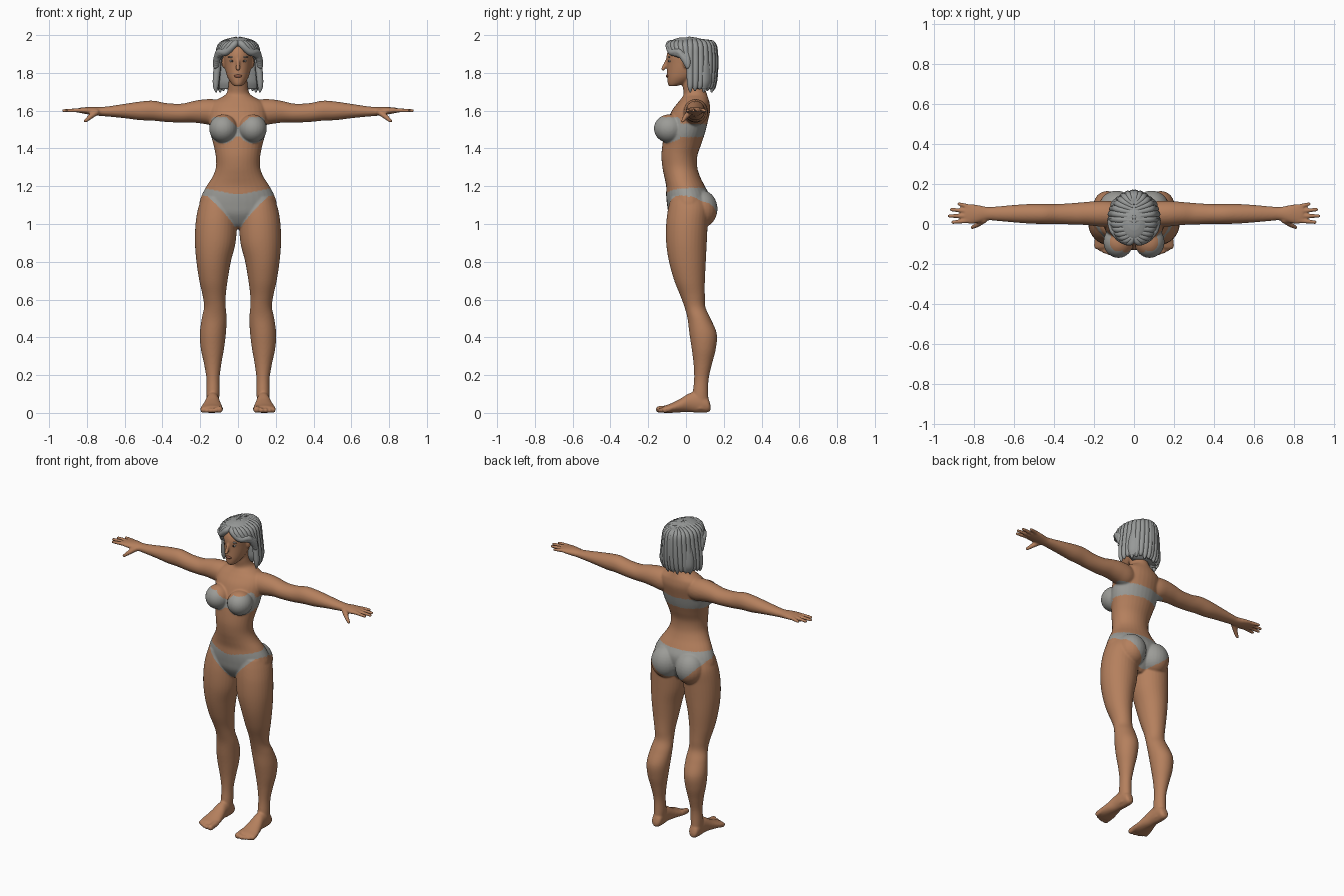
import bpy, bmesh, math
from mathutils import Matrix, Vector

if "Cube" in bpy.data.objects:
    bpy.data.objects.remove(bpy.data.objects["Cube"])


def material(name, rgb):
    m = bpy.data.materials.new(name)
    m.diffuse_color = (*rgb, 1)
    m.use_nodes = True
    m.node_tree.nodes["Principled BSDF"].inputs["Base Color"].default_value = m.diffuse_color
    return m


SKIN = material("skin", (0.46, 0.215, 0.11))
CLOTH = material("grey_cloth", (0.33, 0.33, 0.31))
HAIR = material("grey_hair", (0.31, 0.32, 0.315))
LIP = material("lip", (0.27, 0.10, 0.06))
EYE = material("eye_white", (0.5, 0.48, 0.45))
IRIS = material("iris", (0.05, 0.035, 0.03))


def add_object(name, mesh, mat):
    ob = bpy.data.objects.new(name, mesh)
    bpy.context.collection.objects.link(ob)
    mesh.materials.append(mat)
    return ob


def finish(bm, name, mat):
    bmesh.ops.recalc_face_normals(bm, faces=bm.faces[:])
    for f in bm.faces:
        f.smooth = True
    mesh = bpy.data.meshes.new(name)
    bm.to_mesh(mesh)
    bm.free()
    return add_object(name, mesh, mat)


def spline(rows, steps=5):
    """Catmull-Rom interpolation of table rows."""
    pts = [Vector(r) for r in rows]
    out = []
    for i in range(len(pts) - 1):
        p0, p1 = pts[max(i - 1, 0)], pts[i]
        p2, p3 = pts[i + 1], pts[min(i + 2, len(pts) - 1)]
        for k in range(steps):
            t = k / steps
            out.append(0.5 * (2 * p1 + (p2 - p0) * t + (2 * p0 - 5 * p1 + 4 * p2 - p3) * t * t
                              + (3 * p1 - p0 - 3 * p2 + p3) * t ** 3))
    return out + [pts[-1]]


def loft(bm, axis, rows, n=32):
    """Elliptical rings along an axis; a row is (position, a0, a1, b0, b1)."""
    rings = []
    for t, a0, a1, b0, b1 in spline(rows):
        ring = []
        for k in range(n):
            w = 2 * math.pi * k / n
            a = (a0 + a1) / 2 + (a1 - a0) / 2 * math.cos(w)
            b = (b0 + b1) / 2 + (b1 - b0) / 2 * math.sin(w)
            ring.append(bm.verts.new({"x": (t, a, b), "y": (a, t, b), "z": (a, b, t)}[axis]))
        rings.append(ring)
    for r, s in zip(rings, rings[1:]):
        for k in range(n):
            bm.faces.new((r[k], r[(k + 1) % n], s[(k + 1) % n], s[k]))
    bm.faces.new(rings[0])
    bm.faces.new(rings[-1])


def upright(rows):
    """Rows (z, half width, front, back) for shapes centred on x = 0."""
    return [(z, -w, w, f, b) for z, w, f, b in rows]


def ball(bm, c, r):
    bmesh.ops.create_uvsphere(bm, u_segments=24, v_segments=16, radius=1,
                              matrix=Matrix.Translation(c) @ Matrix.Diagonal((*r, 1)))


def limb(bm, p, q, r0, r1):
    """Tapered capsule for fingers, toes and nose."""
    p, q = Vector(p), Vector(q)
    m = Matrix.Translation((p + q) / 2) @ (q - p).to_track_quat('Z', 'Y').to_matrix().to_4x4()
    bmesh.ops.create_cone(bm, cap_ends=True, segments=16, radius1=r0, radius2=r1,
                          depth=(q - p).length, matrix=m)
    ball(bm, p, (r0,) * 3)
    ball(bm, q, (r1,) * 3)


# Left half of the paired parts
side = bmesh.new()
# Leg
loft(side, "z", [(1.14, .04, .19, -.08, .10), (1.08, .01, .212, -.095, .12), (1.0, .006, .225, -.105, .115),
                 (.9, .013, .228, -.105, .11), (.8, .038, .22, -.09, .105), (.7, .055, .205, -.062, .10),
                 (.62, .065, .187, -.03, .10), (.56, .065, .18, -.008, .103), (.5, .06, .192, .008, .13),
                 (.42, .064, .202, .018, .163), (.34, .074, .197, .03, .158), (.26, .088, .18, .04, .138),
                 (.18, .098, .167, .043, .12), (.1, .098, .167, .035, .118), (.02, .105, .165, .03, .122)])
# Foot and toes
loft(side, "y", [(.13, .12, .15, .015, .04), (.115, .103, .163, .003, .08), (.07, .1, .168, 0, .11),
                 (.02, .097, .172, .004, .105), (-.03, .088, .185, .003, .075), (-.08, .08, .198, 0, .05),
                 (-.115, .08, .2, 0, .037), (-.125, .09, .195, .004, .028)])
for x, y, r in [(.098, -.142, .018), (.125, -.142, .0135), (.147, -.135, .013), (.167, -.125, .0125),
                (.186, -.112, .012)]:
    limb(side, (x, -.09, r + .006), (x, y, r), r, r)
# Arm
loft(side, "x", [(.06, -.01, .10, 1.53, 1.65), (.12, -.015, .115, 1.52, 1.66), (.18, -.012, .115, 1.53, 1.66),
                 (.24, -.005, .11, 1.537, 1.65), (.30, -.003, .105, 1.537, 1.637), (.38, 0, .1, 1.54, 1.64),
                 (.45, 0, .1, 1.547, 1.653), (.52, .002, .1, 1.55, 1.648), (.60, .008, .095, 1.56, 1.636),
                 (.68, .015, .088, 1.568, 1.624), (.73, .018, .085, 1.572, 1.619), (.78, .005, .095, 1.578, 1.62),
                 (.82, 0, .1, 1.585, 1.617), (.845, .01, .095, 1.59, 1.614)])
# Fingers and thumb
for y0, y1, tip in [(.086, .1, .875), (.063, .072, .912), (.04, .04, .923), (.017, .009, .905)]:
    limb(side, (.82, y0, 1.602), (tip, y1, 1.6), .012, .0095)
limb(side, (.75, .02, 1.592), (.785, -.005, 1.565), .017, .013)
limb(side, (.785, -.005, 1.565), (.808, -.017, 1.545), .013, .0095)
# Breast, buttock and ear
ball(side, (.078, -.09, 1.505), (.075, .08, .075))
ball(side, (.087, .08, 1.08), (.09, .087, .10))
ball(side, (.076, .0, 1.855), (.011, .018, .03))
half = bpy.data.meshes.new("half")
side.to_mesh(half)
side.free()

# Torso, neck, head and nose, joined with both halves
bm = bmesh.new()
bm.from_mesh(half)
half.transform(Matrix.Scale(-1, 4, (1, 0, 0)))
bm.from_mesh(half)
bpy.data.meshes.remove(half)
loft(bm, "z", upright([(.975, .04, -.03, .06), (1.0, .11, -.06, .08), (1.05, .185, -.09, .11),
                       (1.1, .205, -.10, .125), (1.15, .193, -.105, .125), (1.2, .167, -.105, .1),
                       (1.25, .135, -.115, .075), (1.3, .117, -.125, .06), (1.36, .118, -.13, .06),
                       (1.42, .13, -.125, .08), (1.48, .146, -.115, .1), (1.54, .153, -.1, .115),
                       (1.6, .155, -.075, .128), (1.64, .14, -.045, .125), (1.665, .1, -.025, .118),
                       (1.69, .062, -.012, .11), (1.74, .05, -.02, .095), (1.8, .05, -.02, .095)]))
loft(bm, "z", upright([(1.73, .02, -.09, -.05), (1.745, .036, -.097, 0), (1.775, .055, -.1, .05),
                       (1.81, .066, -.1, .08), (1.85, .073, -.1, .1), (1.89, .077, -.103, .12),
                       (1.93, .07, -.09, .12), (1.96, .05, -.06, .1)]))
limb(bm, (0, -.1, 1.87), (0, -.12, 1.822), .008, .0115)
body = finish(bm, "body", SKIN)

# Fuse the parts into one smooth skin
mod = body.modifiers.new("fuse", 'REMESH')
mod.mode, mod.voxel_size, mod.use_smooth_shade = 'VOXEL', .005, True
mod = body.modifiers.new("soften", 'SMOOTH')
mod.factor, mod.iterations = .5, 8
fused = bpy.data.meshes.new_from_object(body.evaluated_get(bpy.context.evaluated_depsgraph_get()))
body.modifiers.clear()
body.data = fused
fused.materials.clear()
fused.materials.append(SKIN)
fused.materials.append(CLOTH)


def is_cloth(x, y, z):
    ax = abs(x)
    if ax < .17 and 1.42 < z < 1.58:  # bandeau top
        if y < -.03:
            cup = ((ax - .08) / .08) ** 2 + ((z - 1.505) / .078) ** 2 < 1
            if cup and z < 1.51 + .055 * min(1, ax / .06):
                return True
            return 1.465 < z < (1.51 if ax < .05 else 1.535)
        return 1.46 < z < 1.53
    if .97 < z < 1.22:  # briefs
        if y < .01:
            low = min(1.15, .985 + .17 * (max(0, ax - .02) / .15) ** .8)
            return low < z < 1.155 + .035 * min(1, ax / .18)
        return .99 + .155 * min(1, ax / .19) ** 1.6 < z < 1.192
    return False


for f in fused.polygons:
    f.use_smooth = True
    f.material_index = int(is_cloth(*f.center))

# Face details
for name, c, r, mat, sides in [("lips", (0, -.099, 1.783), (.021, .008, .008), LIP, (1,)),
                               ("eye", (.031, -.086, 1.862), (.014, .008, .006), EYE, (1, -1)),
                               ("iris", (.031, -.0915, 1.862), (.0055, .004, .0055), IRIS, (1, -1)),
                               ("eyebrow", (.034, -.089, 1.884), (.02, .006, .004), HAIR, (1, -1))]:
    bm = bmesh.new()
    for s in sides:
        ball(bm, (c[0] * s, c[1], c[2]), r)
    finish(bm, name, mat)

# Hair mass under the locks
bm = bmesh.new()
loft(bm, "z", upright([(1.715, .108, .045, .135), (1.75, .118, .03, .15), (1.8, .117, .025, .152),
                       (1.86, .108, .015, .15), (1.91, .099, -.055, .145), (1.95, .082, -.088, .122),
                       (1.975, .06, -.07, .09), (1.988, .03, -.03, .05)]))
finish(bm, "hair_base", HAIR)

# Locks combed from the centre parting, front ones swept back over the ears
curve = bpy.data.curves.new("hair_locks", 'CURVE')
curve.dimensions = '3D'
curve.bevel_depth, curve.bevel_resolution, curve.use_fill_caps = 1, 3, True
COUNT = 14
for i in range(COUNT):
    a = math.radians(14 + 162 * i / (COUNT - 1))
    sweep = max(0, 1 - a / math.radians(85))
    drop = 1 if sweep == 0 else .32 + .3 * (1 - sweep)
    jitter = .008 * (i % 3 - 1)
    levels = [(.085, .118, 1.95, 0), (.103, .128, 1.985 - .1 * (.6 + .4 * drop), .5),
              (.114, .126, 1.98 - .19 * drop, .95), (.118, .12, 1.98 - .25 * drop, 1.15),
              (.116, .115, 1.98 - .275 * drop + jitter, 1.25)]
    path = [(.004, .02 - .085 * math.cos(a), 1.98 - .018 * abs(math.cos(a)), .014)]
    for k, (rx, ry, z, turn) in enumerate(levels):
        b = a + sweep * turn
        path.append((rx * math.sin(b), .025 - ry * math.cos(b), z, (.018, .019, .019, .015, .004)[k]))
    for s in (1, -1):
        sp = curve.splines.new('POLY')
        pts = spline(path, 5)
        sp.points.add(len(pts) - 1)
        for p, (x, y, z, r) in zip(sp.points, pts):
            p.co, p.radius = (x * s, y, z, 1), r
        sp.use_smooth = True
temp = bpy.data.objects.new("lock_curves", curve)
bpy.context.collection.objects.link(temp)
locks = bpy.data.meshes.new_from_object(temp.evaluated_get(bpy.context.evaluated_depsgraph_get()))
bpy.data.objects.remove(temp)
locks.materials.clear()
for f in locks.polygons:
    f.use_smooth = True
add_object("hair_locks", locks, HAIR)
